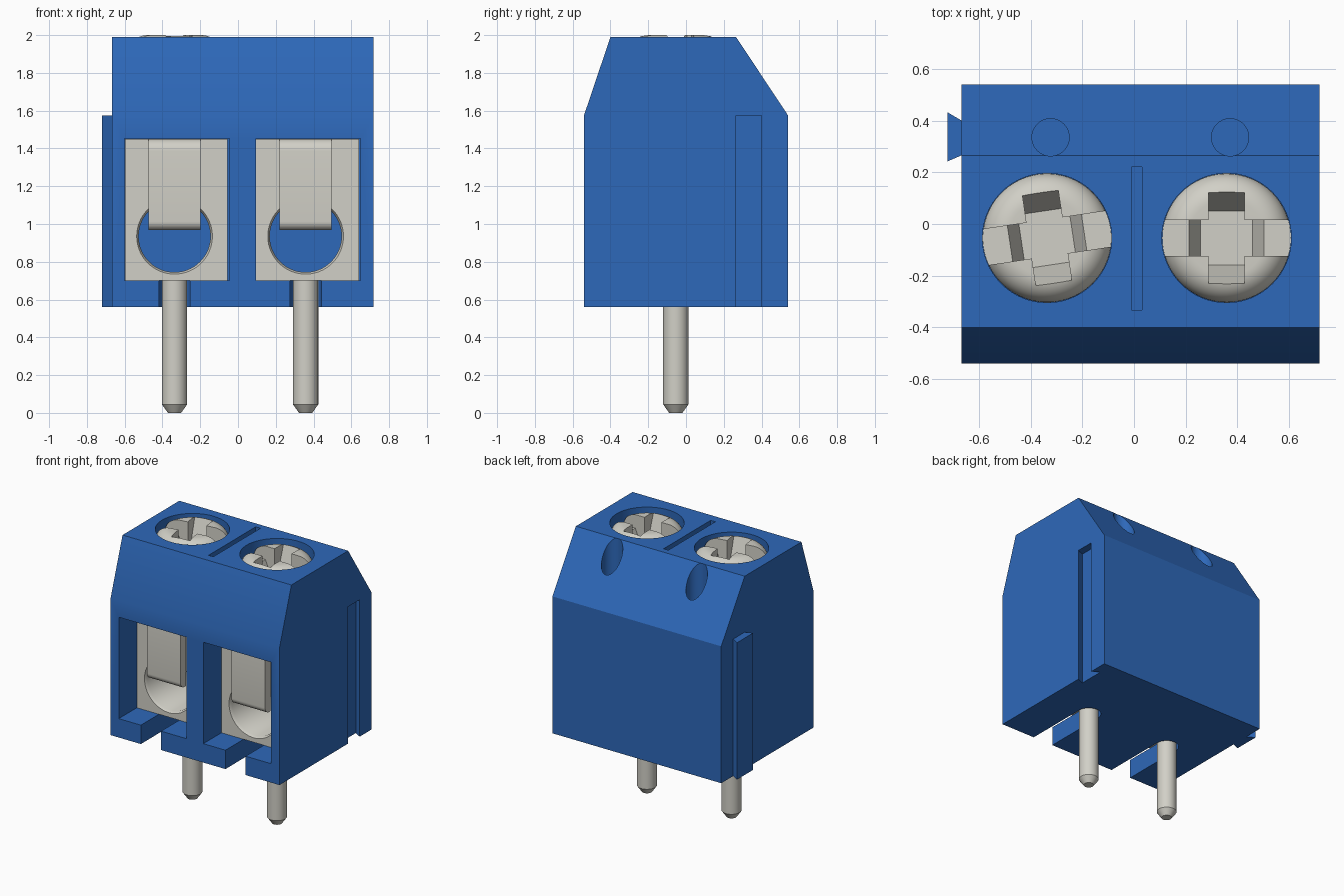
import bpy, bmesh, math
from mathutils import Matrix, Vector

if "Cube" in bpy.data.objects:
    bpy.data.objects.remove(bpy.data.objects["Cube"], do_unlink=True)


def material(name, color):
    m = bpy.data.materials.new(name)
    m.use_nodes = True
    m.diffuse_color = (*color, 1)
    m.node_tree.nodes["Principled BSDF"].inputs["Base Color"].default_value = (*color, 1)
    return m


BLUE = material("blue plastic", (0.027, 0.14, 0.49))
METAL = material("tin metal", (0.64, 0.63, 0.57))


def finish(name, bm, mat):
    bmesh.ops.remove_doubles(bm, verts=bm.verts, dist=1e-5)
    bmesh.ops.recalc_face_normals(bm, faces=bm.faces)
    mesh = bpy.data.meshes.new(name)
    bm.to_mesh(mesh)
    bm.free()
    mesh.materials.append(mat)
    ob = bpy.data.objects.new(name, mesh)
    bpy.context.collection.objects.link(ob)
    return ob


def prism(name, pts, axis, lo, hi, mat):
    """Extrude a profile, given in the other two axes, along one axis."""
    bm = bmesh.new()
    rings = []
    for t in (lo, hi):
        ring = []
        for p in pts:
            co = list(p)
            co.insert("xyz".index(axis), t)
            ring.append(bm.verts.new(co))
        rings.append(ring)
        bm.faces.new(ring)
    n = len(pts)
    for i in range(n):
        j = (i + 1) % n
        bm.faces.new((rings[0][i], rings[0][j], rings[1][j], rings[1][i]))
    return finish(name, bm, mat)


def box(name, x, y, z, mat):
    pts = [(x[0], y[0]), (x[1], y[0]), (x[1], y[1]), (x[0], y[1])]
    return prism(name, pts, "z", z[0], z[1], mat)


def lathe(name, profile, mat, loc=(0, 0, 0), along_y=False, steps=64):
    """Turn an (r, z) profile that starts and ends on the axis."""
    bm = bmesh.new()
    vs = [bm.verts.new((r, 0, z)) for r, z in profile]
    es = [bm.edges.new(e) for e in zip(vs, vs[1:])]
    bmesh.ops.spin(bm, geom=vs + es, axis=(0, 0, 1), cent=(0, 0, 0),
                   angle=math.tau, steps=steps)
    rot = Matrix.Rotation(-math.pi / 2, 4, "X") if along_y else Matrix()
    bm.transform(Matrix.Translation(Vector(loc)) @ rot)
    return finish(name, bm, mat)


def cylinder(name, r, lo, hi, mat, **kw):
    return lathe(name, [(0, lo), (r, lo), (r, hi), (0, hi)], mat, **kw)


def select(ob):
    bpy.ops.object.select_all(action="DESELECT")
    bpy.context.view_layer.objects.active = ob
    ob.select_set(True)


def cut(ob, *cutters):
    select(ob)
    for c in cutters:
        mod = ob.modifiers.new("cut", "BOOLEAN")
        mod.operation, mod.solver, mod.object = "DIFFERENCE", "EXACT", c
        bpy.ops.object.modifier_apply(modifier=mod.name)
        bpy.data.objects.remove(c, do_unlink=True)


def smooth(ob):
    select(ob)
    bpy.ops.object.shade_smooth_by_angle(angle=math.radians(30))


def arc(cx, cy, r, a0, a1, n=8):
    return [(cx + r * math.cos(math.radians(a0 + (a1 - a0) * i / n)),
             cy + r * math.sin(math.radians(a0 + (a1 - a0) * i / n))) for i in range(n + 1)]


LEFT_X, RIGHT_X, BASE, TOP = -0.667, 0.718, 0.56, 1.99
PITCH, SCREW_Y = 0.694, -0.054

# Housing
housing = prism("housing", [(-0.54, BASE), (-0.54, 1.575), (-0.40, TOP),
                            (0.265, TOP), (0.54, 1.575), (0.54, BASE)],
                "x", LEFT_X, RIGHT_X, BLUE)


# Dovetail rib on one side, matching groove on the other
def dovetail(name, x, lo, hi, flip):
    inner, outer = (0.265, 0.40), (0.242, 0.432)
    pts = [(x, inner[0]), (x, inner[1]), (x - 0.054, outer[1]), (x - 0.054, outer[0])]
    if flip:
        pts += [(x + 0.01, inner[0])]
        pts.insert(2, pts[1])
        pts = [(x + 0.01, inner[0]), (x + 0.01, inner[1])] + [pts[1], pts[3], pts[4], pts[0]]
    return prism(name, pts, "z", lo, hi, BLUE)


dovetail("dovetail_rib", LEFT_X, BASE, 1.575, False)
cut(housing, dovetail("groove_cutter", RIGHT_X, BASE - 0.1, 1.575, True),
    box("slit_cutter", (-0.009, 0.03), (-0.332, 0.22), (TOP - 0.08, 2.1), BLUE))

for i, side in enumerate(("right", "left")):
    cx = -0.336 + PITCH * i          # screw and pin axis
    ox = -0.3225 + PITCH * i         # wire opening axis

    # Wire opening, pin notch, screw hole and test hole
    notch = [(cx - 0.083, -0.7), (cx + 0.083, -0.7)] + arc(cx, SCREW_Y, 0.083, 0, 180, 16)
    cut(housing,
        box("opening_cutter", (ox - 0.2775, ox + 0.2775), (-0.7, 0.23), (0.70, 1.452), BLUE),
        prism("notch_cutter", notch, "z", 0.4, 0.75, BLUE),
        cylinder("screw_cutter", 0.25, 1.6, 2.2, BLUE, loc=(cx, SCREW_Y, 0)),
        cylinder("test_cutter", 0.072, 1.35, 2.2, BLUE, loc=(ox, 0.335, 0)))

    # Clamp cage with a chamfered wire hole
    clamp = box(side + "_clamp", (ox - 0.2765, ox + 0.268), (-0.33, 0.22), (0.701, 1.451), METAL)
    cut(clamp, lathe("wire_cutter", [(0, -0.35), (0.211, -0.35), (0.19, -0.31),
                                     (0.19, 0.4), (0, 0.4)],
                     METAL, loc=(cx, 0, 0.935), along_y=True))
    smooth(clamp)

    # Spring tongue, rounded at both ends
    front, back = -0.39, -0.325
    tongue = [(back, 0.968), (back, 1.451)] + arc(front + 0.065, 1.386, 0.065, 95, 180) \
        + arc(front + 0.045, 1.013, 0.045, 180, 270)
    smooth(prism(side + "_tongue", tongue, "x", cx - 0.138, cx + 0.138, METAL))

    # Solder pin with chamfered tip
    smooth(lathe(side + "_pin", [(0, 0), (0.035, 0), (0.067, 0.045), (0.067, 0.72), (0, 0.72)],
                 METAL, loc=(cx, SCREW_Y, 0), steps=48))

    # Screw with rounded head, slot and tapered cross recess
    rim = arc(0.149, 1.9, 0.1, 0, 90, 12)
    screw = lathe(side + "_screw", [(0, 1.61), (0.249, 1.61)] + rim + [(0, 2.0)], METAL)

    def taper(half_low, half_high):
        return [(-half_low, 1.79), (half_low, 1.79), (half_high, 2.05), (-half_high, 2.05)]

    cut(screw, box("slot_cutter", (-0.3, 0.3), (-0.07, 0.07), (1.9, 2.1), METAL),
        prism("cross_cutter", taper(0.10, 0.206), "y", -0.07, 0.07, METAL),
        prism("cross_cutter", taper(0.105, 0.196), "x", -0.0699, 0.0699, METAL))
    smooth(screw)
    screw.location = (cx, SCREW_Y, -0.015 * i)
    screw.rotation_euler.z = math.radians(8.5) * (1 - i)

smooth(housing)
